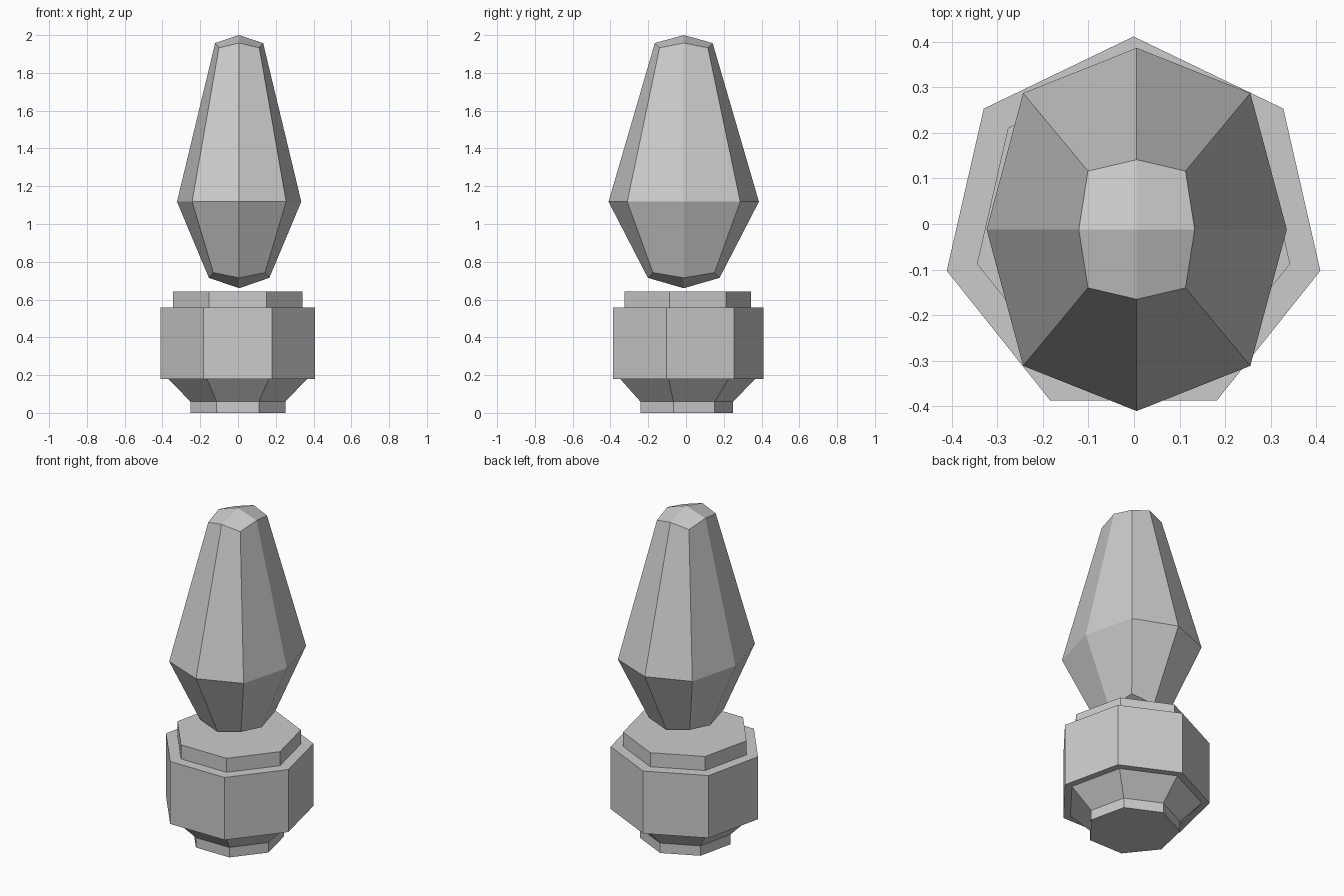
import bpy
import bmesh
from math import sin, cos, tau

if "Cube" in bpy.data.objects:
    bpy.data.objects.remove(bpy.data.objects["Cube"])


def finish(bm, name):
    bmesh.ops.recalc_face_normals(bm, faces=bm.faces)
    mesh = bpy.data.meshes.new(name)
    bm.to_mesh(mesh)
    bm.free()
    obj = bpy.data.objects.new(name, mesh)
    bpy.context.collection.objects.link(obj)
    return obj


def bridge(bm, a, b):
    n = len(a)
    for i in range(n):
        j = (i + 1) % n
        bm.faces.new((a[i], a[j], b[j], b[i]))


def heptagon_lathe(name, profile, cx, cy):
    # profile of (radius, z), one corner pointing to the back (+y)
    bm = bmesh.new()
    rings = [[bm.verts.new((cx + r * sin(tau * i / 7), cy + r * cos(tau * i / 7), z))
              for i in range(7)] for r, z in profile]
    for a, b in zip(rings, rings[1:]):
        bridge(bm, a, b)
    bm.faces.new(rings[0])
    bm.faces.new(rings[-1])
    return finish(bm, name)


def faceted_bulb(name, rings, bottom_z, top_z, cx, cy):
    # each ring: (mid x, mid y, mid z, corner x, corner y, corner z)
    bm = bmesh.new()
    signs = [(1, 0), (1, 1), (0, 1), (-1, 1), (-1, 0), (-1, -1), (0, -1), (1, -1)]
    loops = []
    for mx, my, mz, kx, ky, kz in rings:
        loop = []
        for sx, sy in signs:
            x, y, z = (kx, ky, kz) if sx and sy else (mx, my, mz)
            loop.append(bm.verts.new((cx + sx * x, cy + sy * y, z)))
        loops.append(loop)
    for a, b in zip(loops, loops[1:]):
        bridge(bm, a, b)
    # four-quad caps
    for loop, z in ((loops[0], bottom_z), (loops[-1], top_z)):
        tip = bm.verts.new((cx, cy, z))
        for i in range(0, 8, 2):
            bm.faces.new((tip, loop[i], loop[i + 1], loop[(i + 2) % 8]))
    return finish(bm, name)


# Stepped seven-sided socket
heptagon_lathe("socket",
               [(0.258, 0.0), (0.258, 0.06), (0.377, 0.18), (0.42, 0.18),
                (0.42, 0.558), (0.352, 0.558), (0.352, 0.643)], -0.001, -0.009)

# Tapered bulb floating just above the socket
faceted_bulb("bulb",
             [(0.16, 0.19, 0.715, 0.137, 0.163, 0.743),
              (0.329, 0.398, 1.118, 0.249, 0.299, 1.118),
              (0.127, 0.153, 1.958, 0.107, 0.128, 1.933)],
             0.66, 2.0, 0.006, -0.012)
